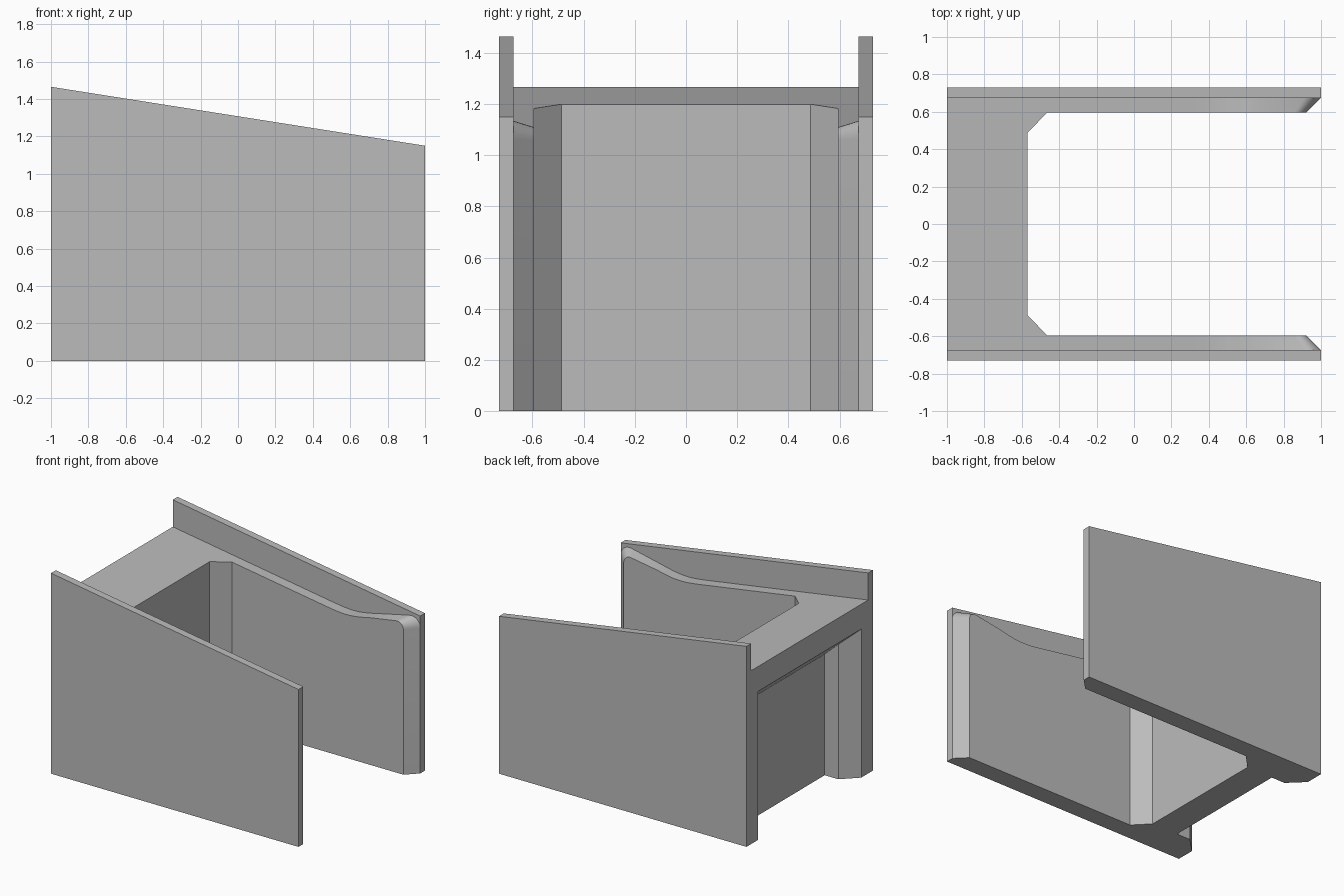
import bpy
import math
from mathutils import Vector
from mathutils.geometry import interpolate_bezier

cube = bpy.data.objects.get("Cube")
if cube:
    bpy.data.objects.remove(cube)

concrete = bpy.data.materials.new("concrete_grey")
concrete.use_nodes = True
GREY = (0.5, 0.5, 0.5, 1)
concrete.diffuse_color = GREY
concrete.node_tree.nodes["Principled BSDF"].inputs["Base Color"].default_value = GREY

OUT, MID, INN = 0.73, 0.675, 0.595   # outer face, ledge back and inner face of a side
SLOPE = 0.157


def deck(x):
    return 1.267 - SLOPE * (x + 1)


def loft(name, ring_a, ring_b, smooth=False):
    """Solid between two matching rings of points."""
    n = len(ring_a)
    faces = [tuple(range(n)), tuple(range(2 * n - 1, n - 1, -1))]
    faces += [(i, i + n, (i + 1) % n + n, (i + 1) % n) for i in range(n)]
    mesh = bpy.data.meshes.new(name)
    mesh.from_pydata(list(ring_a) + list(ring_b), [], faces)
    mesh.materials.append(concrete)
    obj = bpy.data.objects.new(name, mesh)
    bpy.context.collection.objects.link(obj)
    bpy.ops.object.select_all(action='DESELECT')
    obj.select_set(True)
    bpy.context.view_layer.objects.active = obj
    bpy.ops.object.mode_set(mode='EDIT')
    bpy.ops.mesh.select_all(action='SELECT')
    bpy.ops.mesh.normals_make_consistent(inside=False)
    bpy.ops.object.mode_set(mode='OBJECT')
    if smooth:
        bpy.ops.object.shade_smooth_by_angle(angle=math.radians(30))
    return obj


def side(profile, y):
    return [(x, y, z) for x, z in profile]


def column(name, plan, top):
    """Upright block over a plan outline, with its top set by a height rule."""
    return loft(name, [(x, y, 0) for x, y in plan], [(x, y, top(x)) for x, y in plan])


def ledge_profile(cx, cz, r):
    """Side outline: sloping ledge, soft dip, rise and rounded end."""
    dip = interpolate_bezier(Vector((0.3, deck(0.3))), Vector((0.45, 1.04)),
                             Vector((0.5, 1.04)), Vector((0.65, 1.075)), 10)
    arc = [(cx + r * math.cos(math.radians(a)), cz + r * math.sin(math.radians(a)))
           for a in range(105, -1, -15)]
    return [(-1, 0), (-1, deck(-1))] + [tuple(p) for p in dip] + arc + [(cx + r, 0)]


# End wall with the overhanging deck and its sloping underside
wall = [(-1, 1.085), (-1, deck(-1)), (-0.57, deck(-0.57)), (-0.57, 0), (-0.78, 0), (-0.78, 0.885)]
loft("end_wall", side(wall, -INN), side(wall, INN))

for label, s in (("left", -1), ("right", 1)):
    # Tall outer panel
    panel = [(-1, 0), (-1, 1.465), (1, 1.15), (1, 0)]
    loft(label + "_outer_panel", side(panel, s * MID), side(panel, s * OUT))
    # Inner lining with bevelled, rounded free end
    loft(label + "_lining", side(ledge_profile(0.87, 1.06, 0.05), s * INN),
         side(ledge_profile(0.93, 1.065, 0.07), s * MID), smooth=True)
    # Chamfered corners inside and outside the end wall
    inner = [(-0.57, s * 0.487), (-0.465, s * INN), (-0.57, s * INN)]
    column(label + "_inner_corner", inner, deck)
    outer = [(-1, s * INN), (-0.89, s * 0.487), (-0.78, s * 0.487), (-0.78, s * INN)]
    column(label + "_outer_corner", outer, lambda x: 1.1)
